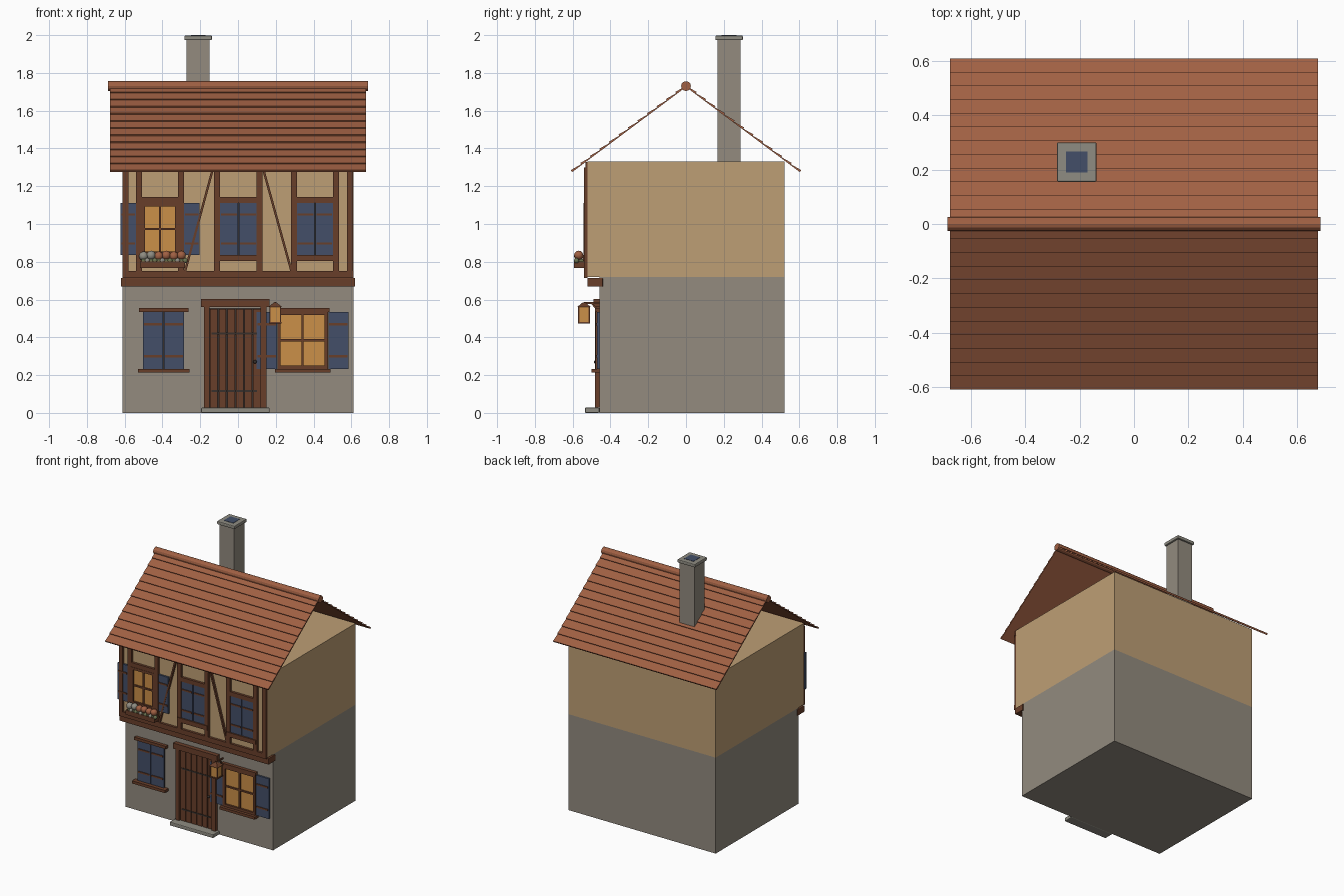
import bpy
import bmesh
from math import hypot, atan2, pi
from mathutils import Matrix, Vector

cube = bpy.data.objects.get("Cube")
if cube:
    bpy.data.objects.remove(cube)


def material(name, hex_code):
    srgb = [int(hex_code[i:i + 2], 16) / 255 for i in (0, 2, 4)]
    color = [c / 12.92 if c < 0.04 else ((c + 0.055) / 1.055) ** 2.4 for c in srgb] + [1]
    mat = bpy.data.materials.new(name)
    mat.use_nodes = True
    mat.diffuse_color = color
    mat.node_tree.nodes["Principled BSDF"].inputs["Base Color"].default_value = color
    return mat


STONE = material("stone wall", "938B7F")
TRIM = material("trim stone", "8F8C82")
PLASTER = material("ochre plaster", "BE9F75")
WOOD = material("brown timber", "693F2A")
TILE = material("clay tile", "A06043")
BLUE = material("slate blue paint", "434F68")
GLOW = material("amber glass", "CB9048")
IRON = material("dark iron", "37302C")
LEAF = material("leaf green", "6C7350")


def finish(name, bm, mat, bevel=0, smooth=False):
    mesh = bpy.data.meshes.new(name)
    bmesh.ops.recalc_face_normals(bm, faces=bm.faces)
    for face in bm.faces:
        face.smooth = smooth
    bm.to_mesh(mesh)
    bm.free()
    mesh.materials.append(mat)
    obj = bpy.data.objects.new(name, mesh)
    bpy.context.collection.objects.link(obj)
    if bevel:
        mod = obj.modifiers.new("soft edges", "BEVEL")
        mod.width, mod.segments = bevel, 2
    return obj


def box(name, mat, xs, ys, zs, bevel=0):
    spans = (xs, ys, zs)
    center = Matrix.Translation([(a + b) / 2 for a, b in spans])
    size = Matrix.Diagonal([b - a for a, b in spans] + [1])
    bm = bmesh.new()
    bmesh.ops.create_cube(bm, size=1, matrix=center @ size)
    return finish(name, bm, mat, bevel)


def bar(name, mat, start, end, width, depth):
    """Square-cut bar between two points."""
    start, end = Vector(start), Vector(end)
    line = end - start
    turn = line.to_track_quat("Z", "Y").to_matrix().to_4x4()
    bm = bmesh.new()
    bmesh.ops.create_cube(bm, size=1, matrix=Matrix.Translation((start + end) / 2)
                          @ turn @ Matrix.Diagonal((width, depth, line.length, 1)))
    return finish(name, bm, mat)


def ball(name, mat, center, radius):
    bm = bmesh.new()
    bmesh.ops.create_icosphere(bm, subdivisions=2, radius=radius,
                               matrix=Matrix.Translation(center))
    return finish(name, bm, mat, smooth=True)


def shutter(name, xs, zs, wall, out=0.014):
    box(name, BLUE, xs, (wall - out, wall), zs)
    height = zs[1] - zs[0]
    for part in (0.22, 0.78):
        z = zs[0] + part * height
        box(name + "_batten", WOOD, (xs[0] + 0.005, xs[1] - 0.005),
            (wall - out - 0.005, wall - out), (z - 0.006, z + 0.006))


def closed_window(name, xs, zs, wall):
    mid = (xs[0] + xs[1]) / 2
    shutter(name + "_right_shutter", (xs[0], mid - 0.003), zs, wall)
    shutter(name + "_left_shutter", (mid + 0.003, xs[1]), zs, wall)
    box(name + "_gap", IRON, xs, (wall - 0.006, wall), zs)


def lit_window(name, xs, zs, wall, shutter_width, margin, shutter_wall):
    (x0, x1), (z0, z1) = xs, zs
    edge, bead = 0.018, 0.006
    ys = (wall - 0.02, wall)
    box(name + "_glass", GLOW, xs, (wall - 0.006, wall), zs)
    for a, b in ((x0, x0 + edge), (x1 - edge, x1)):
        box(name + "_jamb", WOOD, (a, b), ys, zs)
    for a, b in ((z0, z0 + edge), (z1 - edge, z1)):
        box(name + "_rail", WOOD, xs, ys, (a, b))
    mx, mz = (x0 + x1) / 2, (z0 + z1) / 2
    thin = (wall - 0.014, wall)
    box(name + "_mullion", WOOD, (mx - bead, mx + bead), thin, zs)
    box(name + "_crossbar", WOOD, xs, thin, (mz - bead, mz + bead))
    shutter(name + "_right_shutter", (x0 - margin - shutter_width, x0 - margin), zs, shutter_wall)
    shutter(name + "_left_shutter", (x1 + margin, x1 + margin + shutter_width), zs, shutter_wall)


# Walls
LOW, UP, HALF = -0.458, -0.522, 0.612
box("ground_floor", STONE, (-HALF, HALF), (LOW, 0.522), (0, 0.72))
box("upper_floor", PLASTER, (-HALF, HALF), (UP, 0.522), (0.72, 1.33))

# Roof slopes with stepped tile courses
EAVE, EAVE_Z, RIDGE_Z, ROWS = 0.605, 1.278, 1.73, 12
down = Vector((EAVE, EAVE_Z - RIDGE_Z))
normal = Vector((-down.y, down.x)).normalized()
ridge = Vector((0, RIDGE_Z))
for side, label in ((-1, "front"), (1, "back")):
    profile = [ridge - normal * 0.004]
    for row in range(ROWS):
        profile.append(ridge + down * row / ROWS + normal * 0.001)
        profile.append(ridge + down * (row + 1) / ROWS + normal * 0.009)
    profile.append(ridge + down - normal * 0.004)
    bm = bmesh.new()
    face = bm.faces.new([bm.verts.new((-0.677, side * p.x, p.y)) for p in profile])
    new = bmesh.ops.extrude_face_region(bm, geom=[face])["geom"]
    bmesh.ops.translate(bm, vec=(1.354, 0, 0),
                        verts=[v for v in new if isinstance(v, bmesh.types.BMVert)])
    finish(label + "_roof_slope", bm, TILE)

bm = bmesh.new()
bmesh.ops.create_cone(bm, cap_ends=True, segments=12, radius1=0.026, radius2=0.026, depth=1.374,
                      matrix=Matrix.Translation((0, 0, RIDGE_Z)) @ Matrix.Rotation(pi / 2, 4, "Y"))
finish("roof_ridge", bm, TILE)

# Chimney
box("chimney_stack", STONE, (-0.272, -0.15), (0.167, 0.289), (1.32, 1.975))
box("chimney_cap", TRIM, (-0.284, -0.138), (0.155, 0.301), (1.973, 1.998), 0.006)
box("chimney_flue", BLUE, (-0.25, -0.172), (0.189, 0.267), (1.992, 2.0))

# Timber framing of the upper front
box("jetty_beam", WOOD, (-0.62, 0.62), (UP, -0.44), (0.668, 0.715), 0.004)
TIMBER = (UP - 0.018, UP)
box("bottom_rail", WOOD, (-HALF, HALF), TIMBER, (0.715, 0.752))
box("top_rail", WOOD, (-HALF, HALF), (UP - 0.01, UP), (1.29, 1.328))
for x in (-0.596, -0.524, -0.301, -0.111, 0.115, 0.296, 0.518, 0.594):
    box("post", WOOD, (x - 0.016, x + 0.016), TIMBER, (0.75, 1.3))
for top, foot in ((-0.135, -0.28), (0.135, 0.283)):
    bar("brace", WOOD, (top, UP - 0.006, 1.285), (foot, UP - 0.006, 0.75), 0.022, 0.012)

# Upper windows
UPPER_Z = (0.836, 1.11)
for x0, x1 in ((-0.51, -0.315), (-0.097, 0.1), (0.31, 0.503)):
    box("upper_lintel", WOOD, (x0, x1), TIMBER, (1.11, 1.142))
    box("upper_sill", WOOD, (x0 - 0.025, x1 + 0.025), (UP - 0.024, UP), (0.803, 0.836))
closed_window("upper_middle_window", (-0.096, 0.1), UPPER_Z, UP)
closed_window("upper_left_window", (0.311, 0.503), UPPER_Z, UP)
lit_window("upper_right_window", (-0.51, -0.315), UPPER_Z, UP, 0.082, 0.03, UP - 0.002)

# Flower box
box("flower_box", WOOD, (-0.52, -0.28), (-0.592, -0.535), (0.768, 0.802))
box("flower_leaves", LEAF, (-0.51, -0.29), (-0.585, -0.54), (0.80, 0.815))
for i in range(6):
    x = -0.5 + i * 0.04
    ball("flower", TRIM if i < 2 else TILE, (x, -0.568, 0.83 + 0.004 * (i % 2)), 0.025)
    ball("small_flower", LEAF if i % 2 else TRIM, (x + 0.02, -0.58, 0.806), 0.014)

# Ground floor windows
LOWER_Z = (0.233, 0.535)
closed_window("lower_right_window", (-0.503, -0.286), LOWER_Z, LOW)
lit_window("lower_left_window", (0.208, 0.476), LOWER_Z, LOW, 0.108, 0.002, LOW)
for x0, x1 in ((-0.525, -0.262), (0.2, 0.484)):
    box("lower_lintel", WOOD, (x0, x1), (LOW - 0.025, LOW), (0.535, 0.556))
    box("lower_sill", WOOD, (x0 - 0.005, x1 + 0.005), (LOW - 0.042, LOW), (0.213, 0.233))

# Door
box("door_backing", IRON, (-0.15, 0.122), (LOW - 0.004, LOW), (0.028, 0.555))
plank = 0.272 / 6
for i in range(6):
    x = -0.15 + i * plank
    box("door_plank", WOOD, (x + 0.003, x + plank - 0.003), (LOW - 0.012, LOW), (0.028, 0.55))
for z in (0.115, 0.42):
    box("door_strap", IRON, (-0.14, 0.1), (LOW - 0.015, LOW), (z - 0.005, z + 0.005))
ball("door_handle", IRON, (0.09, LOW - 0.02, 0.27), 0.01)
for x in (-0.165, 0.135):
    box("door_post", WOOD, (x - 0.015, x + 0.015), (LOW - 0.025, LOW), (0.028, 0.56))
box("door_lintel", WOOD, (-0.195, 0.168), (LOW - 0.032, LOW), (0.56, 0.602))
box("door_step", TRIM, (-0.195, 0.168), (-0.535, LOW), (0, 0.028), 0.006)

# Lantern on a bracket
LX, LY = 0.197, -0.54
box("lantern_glass", GLOW, (LX - 0.028, LX + 0.028), (LY - 0.028, LY + 0.028), (0.482, 0.56))
for sx in (-1, 1):
    for sy in (-1, 1):
        x, y = LX + sx * 0.028, LY + sy * 0.028
        bar("lantern_corner", WOOD, (x, y, 0.478), (x, y, 0.562), 0.007, 0.007)
box("lantern_base", WOOD, (LX - 0.033, LX + 0.033), (LY - 0.033, LY + 0.033), (0.473, 0.482))
bm = bmesh.new()
bmesh.ops.create_cone(bm, cap_ends=True, segments=4, radius1=0.052, radius2=0.008, depth=0.025,
                      matrix=Matrix.Translation((LX, LY, 0.573)) @ Matrix.Rotation(pi / 4, 4, "Z"))
finish("lantern_roof", bm, WOOD)
bar("lantern_arm", WOOD, (LX, LY, 0.582), (LX, LOW, 0.582), 0.009, 0.009)
bar("lantern_strut", WOOD, (LX, LY + 0.04, 0.58), (LX, LOW, 0.535), 0.008, 0.008)
